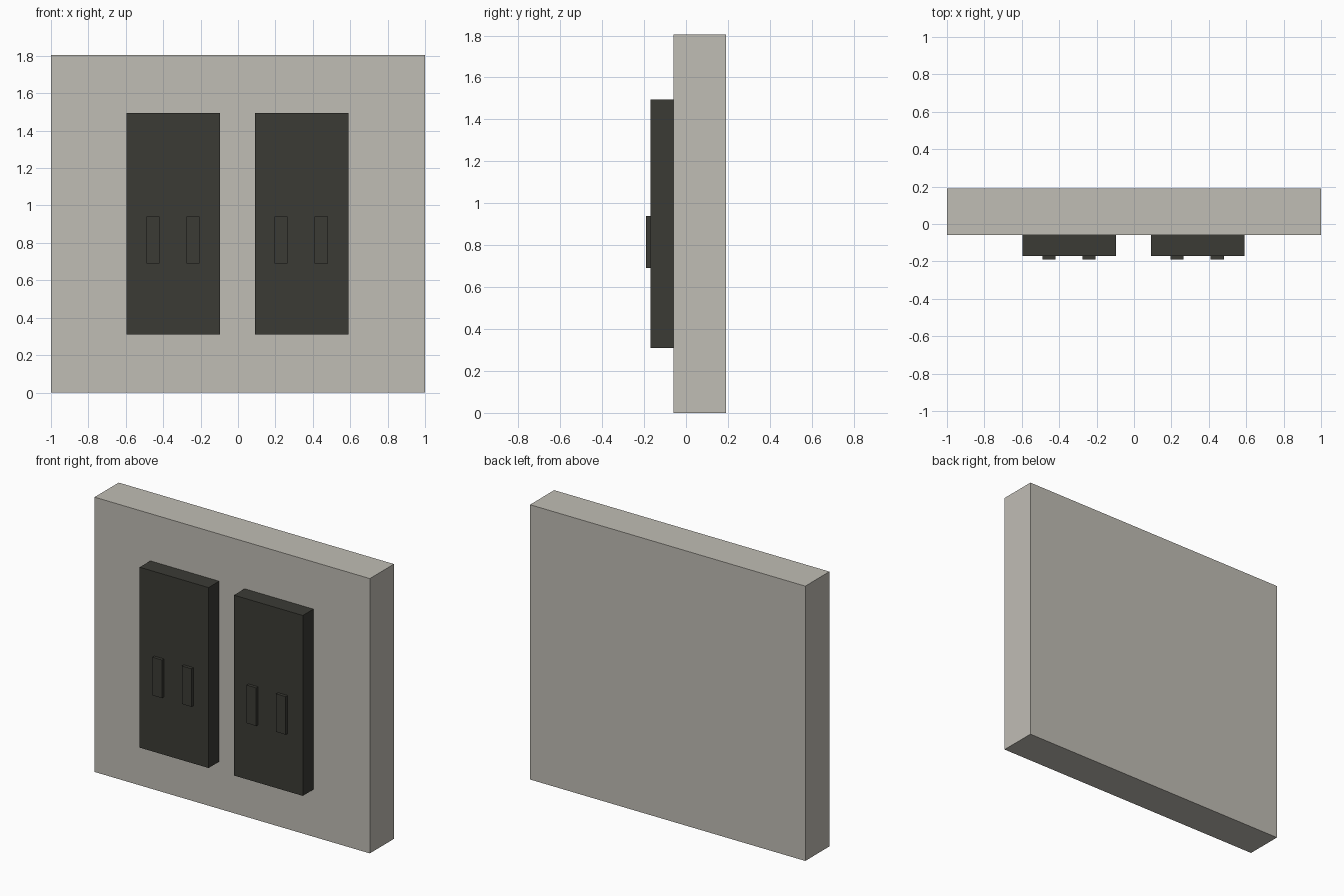
import bpy

default = bpy.data.objects.get("Cube")
if default:
    bpy.data.objects.remove(default, do_unlink=True)


def make_material(name, rgb):
    mat = bpy.data.materials.new(name)
    mat.use_nodes = True
    color = (*rgb, 1.0)
    mat.diffuse_color = color
    mat.node_tree.nodes["Principled BSDF"].inputs["Base Color"].default_value = color
    return mat


def box(name, mat, x, y, z):
    """Box spanning the given (low, high) range on each axis."""
    spans = (x, y, z)
    bpy.ops.mesh.primitive_cube_add(size=1, location=[(a + b) / 2 for a, b in spans])
    obj = bpy.context.object
    obj.name = name
    obj.scale = [b - a for a, b in spans]
    bpy.ops.object.transform_apply(location=False, rotation=False, scale=True)
    obj.data.materials.append(mat)
    return obj


stone = make_material("warm grey wall", (0.53, 0.51, 0.46))
dark = make_material("dark olive grey", (0.044, 0.044, 0.036))

WALL_FRONT, PANEL_FRONT, HANDLE_FRONT = -0.06, -0.17, -0.19

# Wall slab
box("wall", stone, (-1, 1), (WALL_FRONT, 0.19), (0, 1.805))

# Two door panels, each with a pair of raised handles
for side, left_edge in (("right", -0.595), ("left", 0.09)):
    box(f"{side}_panel", dark, (left_edge, left_edge + 0.5),
        (PANEL_FRONT, WALL_FRONT), (0.31, 1.495))
    for place, offset in (("right", 0.105), ("left", 0.32)):
        x = left_edge + offset
        box(f"{side}_panel_{place}_handle", dark, (x, x + 0.07),
            (HANDLE_FRONT, PANEL_FRONT), (0.69, 0.94))
